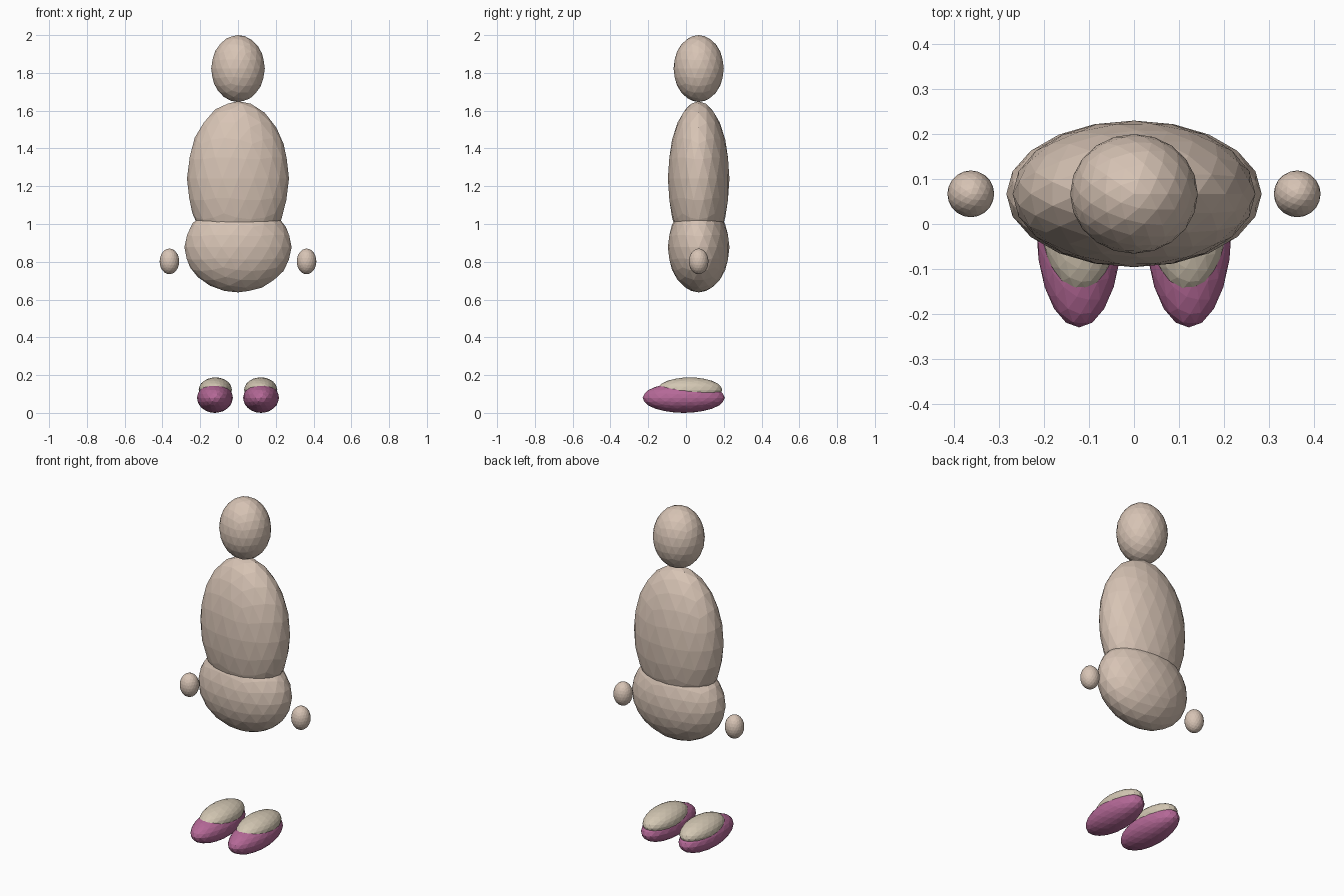
import bpy

cube = bpy.data.objects.get("Cube")
if cube:
    bpy.data.objects.remove(cube, do_unlink=True)


def make_material(name, rgb):
    mat = bpy.data.materials.new(name)
    mat.use_nodes = True
    color = (*rgb, 1.0)
    mat.diffuse_color = color
    mat.node_tree.nodes["Principled BSDF"].inputs["Base Color"].default_value = color
    return mat


skin = make_material("warm beige", (0.68, 0.55, 0.46))
foot_skin = make_material("sandy beige", (0.65, 0.57, 0.45))
pink = make_material("mauve pink", (0.46, 0.14, 0.31))


def ellipsoid(name, center, radii, mat):
    """Flat-faced icosphere stretched to the given radii."""
    bpy.ops.mesh.primitive_ico_sphere_add(subdivisions=3, radius=1, location=center)
    obj = bpy.context.object
    obj.name = name
    obj.scale = radii
    bpy.ops.object.transform_apply(location=False, rotation=False, scale=True)
    obj.data.materials.append(mat)
    return obj


# Body along the centre line
BODY_Y = 0.067
ellipsoid("head", (0, BODY_Y, 1.823), (0.142, 0.133, 0.177), skin)
ellipsoid("torso", (0, BODY_Y, 1.24), (0.27, 0.163, 0.41), skin)
ellipsoid("hips", (0, BODY_Y, 0.877), (0.284, 0.163, 0.239), skin)

# Paired floating hands and feet in shoes
for side, s in (("left", 1), ("right", -1)):
    ellipsoid(side + "_hand", (s * 0.363, BODY_Y, 0.802), (0.052, 0.052, 0.068), skin)
    ellipsoid(side + "_foot", (s * 0.12, 0.02, 0.122), (0.088, 0.172, 0.066), foot_skin)
    ellipsoid(side + "_shoe", (s * 0.122, -0.012, 0.08), (0.095, 0.218, 0.08), pink)
